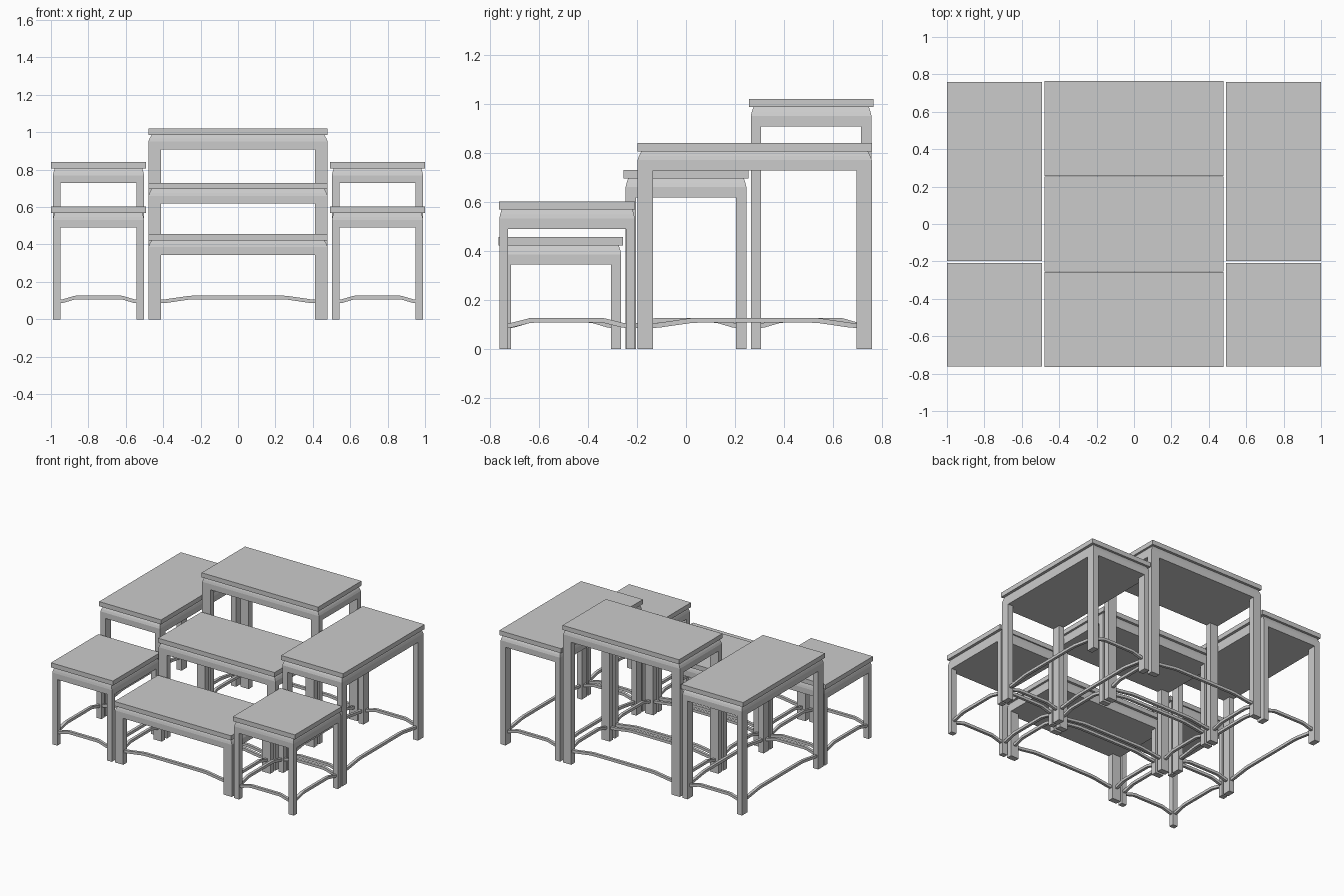
import bpy, bmesh

if "Cube" in bpy.data.objects:
    bpy.data.objects.remove(bpy.data.objects["Cube"])

SLAB_H, APRON_H = 0.034, 0.078


def make_object(name, bm):
    bmesh.ops.recalc_face_normals(bm, faces=bm.faces)
    mesh = bpy.data.meshes.new(name)
    bm.to_mesh(mesh)
    bm.free()
    obj = bpy.data.objects.new(name, mesh)
    bpy.context.collection.objects.link(obj)
    return obj


def loft(bm, rings):
    """Closed skin through a list of rings of four corners."""
    rows = [[bm.verts.new(p) for p in ring] for ring in rings]
    for a, b in zip(rows, rows[1:]):
        for i in range(4):
            j = (i + 1) % 4
            bm.faces.new((a[i], a[j], b[j], b[i]))
    bm.faces.new(rows[0])
    bm.faces.new(rows[-1])


def rect(cx, cy, hx, hy, z):
    return [(cx + sx * hx, cy + sy * hy, z)
            for sx, sy in ((-1, -1), (1, -1), (1, 1), (-1, 1))]


def stretcher(bm, start, end, fixed, along_x):
    """Square bar with raised flat middle, running between two legs."""
    span, t = end - start, 0.010
    path = [(0, 0.096), (0.03, 0.097), (0.18, 0.115), (0.22, 0.117),
            (0.78, 0.117), (0.82, 0.115), (0.97, 0.097), (1, 0.096)]
    rings = []
    for f, z in path:
        u = start + f * span
        corners = ((-t, -t), (t, -t), (t, t), (-t, t))
        rings.append([(u, fixed + a, z + b) if along_x else (fixed + a, u, z + b)
                      for a, b in corners])
    loft(bm, rings)


def table(name, cx, cy, slab, frame, leg, top):
    """slab, frame: full x/y sizes; leg: x/y thickness; top: height."""
    sx, sy = slab[0] / 2, slab[1] / 2
    fx, fy = frame[0] / 2, frame[1] / 2
    lx, ly = leg[0] / 2, leg[1] / 2
    under = top - SLAB_H
    low = under - APRON_H
    # table top
    bm = bmesh.new()
    loft(bm, [rect(cx, cy, sx, sy, under), rect(cx, cy, sx, sy, top)])
    make_object(name + "_top", bm)
    # apron, narrowing towards the top
    bm = bmesh.new()
    ix, iy = leg[0] * 0.25, leg[1] * 0.25
    loft(bm, [rect(cx, cy, fx, fy, low), rect(cx, cy, fx, fy, low + 0.042),
              rect(cx, cy, fx - ix * 0.35, fy - iy * 0.35, low + 0.058),
              rect(cx, cy, fx - ix, fy - iy, under)])
    make_object(name + "_apron", bm)
    # four legs
    bm = bmesh.new()
    for mx in (-1, 1):
        for my in (-1, 1):
            x, y = cx + mx * (fx - lx), cy + my * (fy - ly)
            loft(bm, [rect(x, y, lx, ly, 0), rect(x, y, lx, ly, low)])
    make_object(name + "_legs", bm)
    # four raised stretchers
    bm = bmesh.new()
    for m in (-1, 1):
        stretcher(bm, cx - fx + leg[0], cx + fx - leg[0], cy + m * (fy - ly), True)
        stretcher(bm, cy - fy + leg[1], cy + fy - leg[1], cx + m * (fx - lx), False)
    make_object(name + "_stretchers", bm)


# three stepped centre tables
for label, y, h in (("front", -0.51, 0.456), ("middle", 0.0, 0.73), ("back", 0.51, 1.02)):
    table("centre_%s_table" % label, 0, y, (0.955, 0.508), (0.958, 0.492),
          (0.067, 0.042), h)

# mirrored side tables, low in front and tall behind
for side, s in (("left", -1), ("right", 1)):
    table(side + "_front_table", s * 0.746, -0.485, (0.508, 0.554), (0.488, 0.552),
          (0.041, 0.036), 0.602)
    table(side + "_back_table", s * 0.746, 0.28, (0.508, 0.957), (0.488, 0.955),
          (0.041, 0.063), 0.84)
